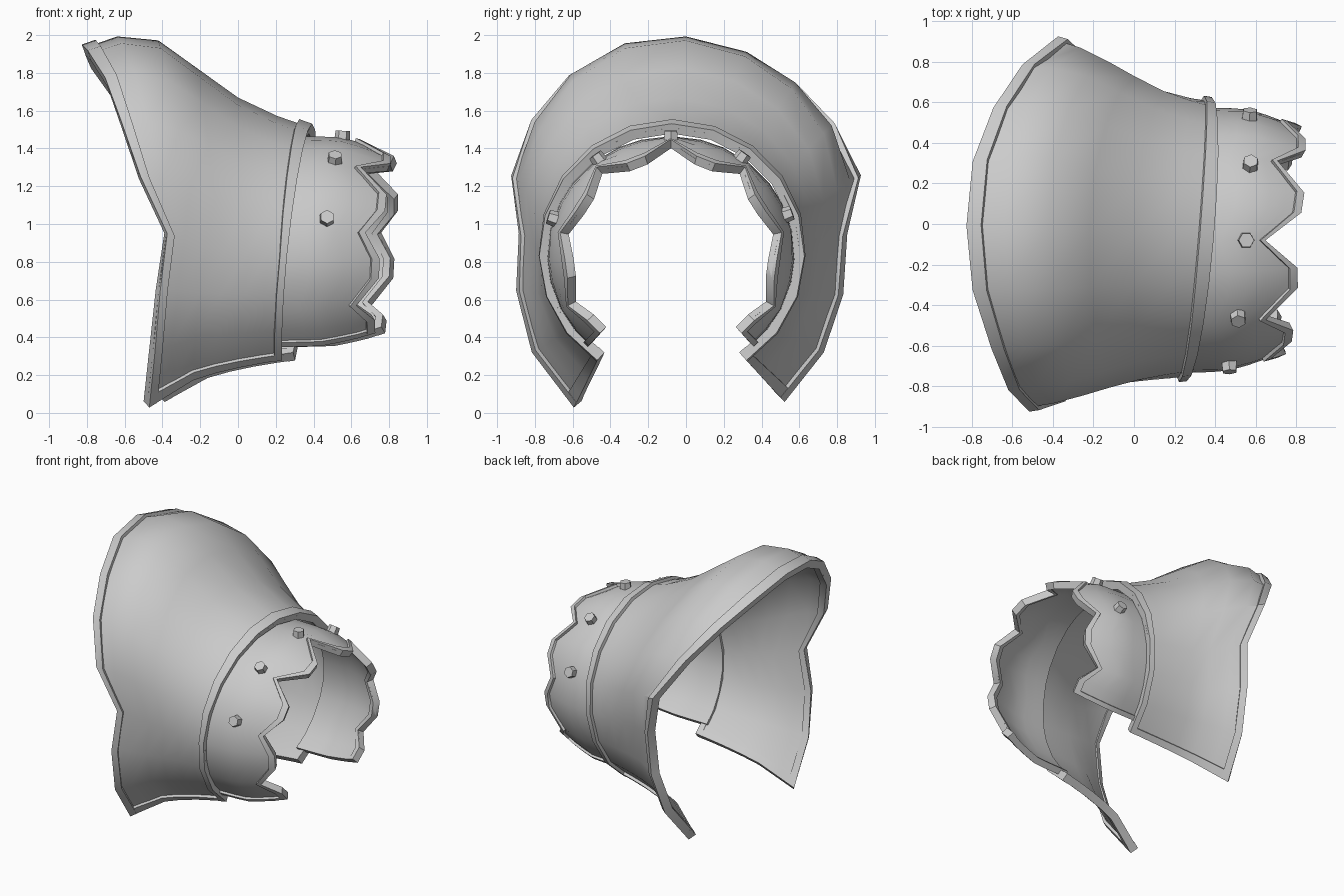
import bpy
import bmesh
import math
from mathutils import Vector

if "Cube" in bpy.data.objects:
    bpy.data.objects.remove(bpy.data.objects["Cube"])

steel = bpy.data.materials.new("grey_steel")
steel.use_nodes = True
STEEL = (0.6, 0.6, 0.6, 1)
steel.diffuse_color = STEEL
steel.node_tree.nodes["Principled BSDF"].inputs["Base Color"].default_value = STEEL


def finish(name, bm):
    mesh = bpy.data.meshes.new(name)
    bm.to_mesh(mesh)
    bm.free()
    mesh.materials.append(steel)
    obj = bpy.data.objects.new(name, mesh)
    bpy.context.collection.objects.link(obj)
    bpy.ops.object.select_all(action="DESELECT")
    obj.select_set(True)
    bpy.context.view_layer.objects.active = obj
    return obj


def sample(grid, row, col):
    """Point on a grid of points at fractional row and column."""
    r = min(int(row), len(grid) - 2)
    c = min(int(col), len(grid[0]) - 2)
    near = grid[r][c].lerp(grid[r][c + 1], col - c)
    far = grid[r + 1][c].lerp(grid[r + 1][c + 1], col - c)
    return near.lerp(far, row - r)


def plate(name, grid, rows, cols, thickness, offset):
    """Thick sheet over part of a grid; offset -1 grows inward only."""
    bm = bmesh.new()
    vs = [[bm.verts.new(sample(grid, r, c)) for c in cols] for r in rows]
    for a, b in zip(vs, vs[1:]):
        for i in range(len(cols) - 1):
            bm.faces.new((a[i], b[i], b[i + 1], a[i + 1]))
    obj = finish(name, bm)
    mod = obj.modifiers.new("Thickness", "SOLIDIFY")
    mod.thickness = thickness
    mod.offset = offset
    mod.use_even_offset = True
    bpy.ops.object.modifier_apply(modifier=mod.name)
    bpy.ops.object.shade_smooth_by_angle(angle=math.radians(35))
    return obj


def table(points, s):
    """Piecewise linear lookup."""
    for (a, p), (b, q) in zip(points, points[1:]):
        if s <= b:
            return p + (q - p) * (s - a) / (b - a)
    return points[-1][1]


# Flared sleeve: wide rim curve, from the front lower end over the top to the back
RIM = [(-.48, -.58, .04), (-.45, -.80, .33), (-.42, -.88, .65), (-.38, -.865, .95),
       (-.52, -.905, 1.25), (-.62, -.80, 1.54), (-.70, -.60, 1.76), (-.79, -.32, 1.90),
       (-.82, -.01, 1.93), (-.79, .30, 1.86), (-.69, .56, 1.72), (-.55, .77, 1.52),
       (-.38, .905, 1.25), (-.29, .835, .95), (-.31, .815, .63), (-.35, .715, .33),
       (-.40, .51, .07)]
N = len(RIM)
# Fraction along the sleeve, flare at the sides, flare at the top
FLARE = [(0, 1, 1), (.15, .74, 1.15), (.33, .43, 1.1), (.5, .28, .75),
         (.68, .16, .38), (.85, .07, .15), (1, 0, 0)]


def wrist_point(i):
    a = math.radians(146) * (i - 8) / 8
    y = -.075 + .68 * math.sin(a)
    z = .845 + .665 * math.cos(a)
    return Vector((.32 + .09 * (y + .07) + .1 * (z - .85), y, z)), a


sleeve = []
for u, side, top in FLARE:
    ring = []
    for i, rim in enumerate(RIM):
        end, a = wrist_point(i)
        k = max(0, math.cos(a)) ** .8
        p = end.lerp(Vector(rim), side + (top - side) * k)
        p.x = rim[0] + (end.x - rim[0]) * u
        ring.append(p)
    sleeve.append(ring)

last = len(FLARE) - 1
rows = list(range(last + 1))
cols = list(range(N))
plate("sleeve", sleeve, rows, cols, .03, -1)
plate("sleeve_rim_trim", sleeve, [0, .4], cols, .06, -.3)
plate("sleeve_wrist_band", sleeve, [last - .38, last], cols, .055, -.2)
plate("sleeve_front_edge_trim", sleeve, rows, [0, .2], .055, -.3)
plate("sleeve_back_edge_trim", sleeve, rows, [N - 1.2, N - 1], .055, -.3)

# Scalloped cuff: columns as (angle from the top, length), mirrored front to back
half = [(0, .64), (14, .98), (25, 1), (39, .72), (53, 1), (64, 1), (78, .83),
        (92, .98), (103, .98), (117, .78), (129, .95), (139, .95)]
COLUMNS = [(-a, k) for a, k in reversed(half[1:])] + half
RADIUS = [(0, .63), (.45, .625), (.75, .58), (1, .52)]


def cuff_point(angle, s):
    a = math.radians(angle)
    r = table(RADIUS, s)
    y = -.08 + 1.04 * r * math.sin(a)
    z = .835 + r * math.cos(a)
    start = .26 + .09 * (y + .08) + .1 * (z - .85)
    stop = .80 + .07 * y + .05 * (z - .85)
    return Vector((start + (stop - start) * s, y, z))


cuff = [[cuff_point(a, k * v / 6) for a, k in COLUMNS] for v in range(7)]
M = len(COLUMNS)
rows = list(range(7))
cols = list(range(M))
plate("cuff", cuff, rows, cols, .025, -1)
plate("cuff_scalloped_trim", cuff, [5.55, 6], cols, .05, -.3)
plate("cuff_front_edge_trim", cuff, rows, [0, .3], .045, -.3)
plate("cuff_back_edge_trim", cuff, rows, [M - 1.3, M - 1], .045, -.3)

# Hexagonal rivets around the cuff
for n, angle in enumerate((-72, -36, 0, 35, 70)):
    a = math.radians(angle)
    bm = bmesh.new()
    bmesh.ops.create_cone(bm, cap_ends=True, segments=6, radius1=.043,
                          radius2=.038, depth=.06)
    rivet = finish("rivet_%d" % (n + 1), bm)
    out = Vector((.06, math.sin(a), math.cos(a)))
    rivet.rotation_euler = out.to_track_quat("Z", "Y").to_euler()
    rivet.location = cuff_point(angle, .46) + out.normalized() * .005
